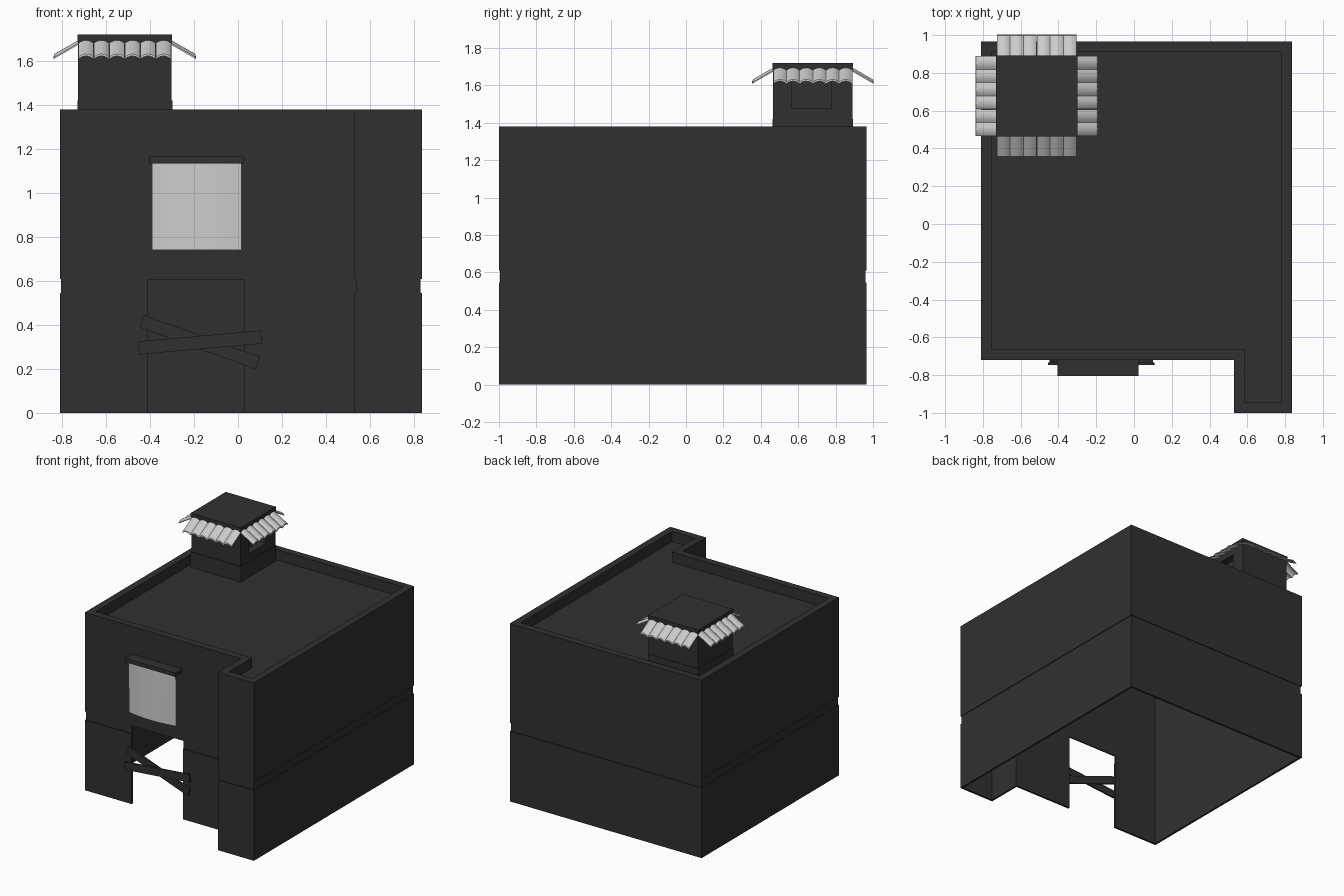
import bpy, bmesh, math
from mathutils import Matrix, Vector

if "Cube" in bpy.data.objects:
    bpy.data.objects.remove(bpy.data.objects["Cube"])

dark = bpy.data.materials.new("dark")
dark.diffuse_color = (0.03, 0.03, 0.03, 1)
dark.use_nodes = True
dark.node_tree.nodes["Principled BSDF"].inputs["Base Color"].default_value = dark.diffuse_color


def finish(name, bm, mat=None):
    bmesh.ops.recalc_face_normals(bm, faces=bm.faces)
    me = bpy.data.meshes.new(name)
    bm.to_mesh(me)
    bm.free()
    ob = bpy.data.objects.new(name, me)
    bpy.context.collection.objects.link(ob)
    if mat:
        me.materials.append(mat)
    return ob


def box(name, lo, hi, mat=dark, angle=0):
    # box by its corners, optionally turned about y around its own centre
    lo, hi = Vector(lo), Vector(hi)
    bm = bmesh.new()
    bmesh.ops.create_cube(bm, size=1, matrix=Matrix.Diagonal((*(hi - lo), 1)))
    ob = finish(name, bm, mat)
    ob.location = (lo + hi) / 2
    ob.rotation_euler.y = -math.radians(angle)
    return ob


def loft(name, rings, mat=None):
    # closed solid through a list of rings with equal point counts
    bm = bmesh.new()
    vs = [[bm.verts.new(p) for p in r] for r in rings]
    n = len(vs[0])
    for a, b in zip(vs, vs[1:]):
        for i in range(n):
            bm.faces.new((a[i], a[(i + 1) % n], b[(i + 1) % n], b[i]))
    bm.faces.new(vs[0])
    bm.faces.new(vs[-1])
    return finish(name, bm, mat)


def cut(ob, lo, hi):
    cutter = box("cutter", lo, hi)
    cutter.hide_render = True
    m = ob.modifiers.new("cut", 'BOOLEAN')
    m.operation, m.solver, m.object = 'DIFFERENCE', 'EXACT', cutter
    bpy.context.view_layer.objects.active = ob
    bpy.ops.object.modifier_apply(modifier=m.name)
    bpy.data.objects.remove(cutter)


# House: hollow L-shaped shell with recessed band, parapet and sunken roof
def plan(d, z):
    return [(-0.81 + d, -0.72 + d, z), (0.53 + d, -0.72 + d, z), (0.53 + d, -1 + d, z),
            (0.837 - d, -1 + d, z), (0.837 - d, 0.965 - d, z), (-0.81 + d, 0.965 - d, z)]


profile = [(0.016, 1.285), (0.016, 0), (0, 0), (0, 0.545), (0.006, 0.545), (0.006, 0.61),
           (0, 0.61), (0, 1.38), (0.055, 1.38), (0.055, 1.30)]
house = loft("house_walls", [plan(d, z) for d, z in profile], dark)
cut(house, (-0.41, -0.85, -0.1), (0.03, -0.6, 0.606))

# Planks crossed over the doorway
box("door_plank_falling", (-0.454, -0.733, 0.292), (0.106, -0.719, 0.352), angle=-19.8)
box("door_plank_rising", (-0.453, -0.746, 0.29), (0.107, -0.733, 0.35), angle=5.1)

# Window hood and bowed cloth
box("window_hood", (-0.405, -0.805, 1.135), (0.025, -0.715, 1.165))
top, bottom = [], []
for side, off in ((1, 0), (-1, 0.006)):
    for i in range(9):
        t = side * (i / 4 - 1)
        y = -0.78 - 0.022 * (1 - t * t) + off
        bottom.append((-0.1875 + 0.2025 * t, y, 0.74))
        top.append((-0.1875 + 0.2025 * t, -0.785 + off, 1.136))
cloth = loft("window_cloth", [bottom, top])

# Chimney tower with a side opening
cx, cy = -0.515, 0.678


def square(r, z):
    return [(cx - r, cy - r, z), (cx + r, cy - r, z), (cx + r, cy + r, z), (cx - r, cy + r, z)]


tower = loft("chimney", [square(r, z) for r, z in
             ((0.216, 1.295), (0.216, 1.42), (0.212, 1.42), (0.212, 1.695),
              (0.215, 1.695), (0.215, 1.72))], dark)
cut(tower, (-0.36, 0.567, 1.48), (-0.2, 0.778, 1.63))


# Barrel tiles, six sloping out from each side of the chimney
def tile_ring(u, v, z):
    w, seg = 0.035, 6
    outer = [(u + w * s, v, z - 0.014 * s * s) for s in (2 * i / seg - 1 for i in range(seg + 1))]
    return outer + [(x, y - 0.003, zz - 0.009) for x, y, zz in reversed(outer)]


names = ("front", "right", "back", "left")
for k, side in enumerate(names):
    for i in range(6):
        u = (i - 2.5) * 0.0705
        tile = loft(f"roof_tile_{side}_{i + 1}",
                    [tile_ring(u, -0.208, 1.697), tile_ring(u, -0.321, 1.632)])
        tile.location = (cx, cy, 0)
        tile.rotation_euler.z = k * math.pi / 2

# Smooth the curved parts only
bpy.ops.object.select_all(action='DESELECT')
for ob in bpy.context.collection.objects:
    if "tile" in ob.name or "cloth" in ob.name:
        ob.select_set(True)
        bpy.context.view_layer.objects.active = ob
bpy.ops.object.shade_smooth_by_angle(angle=math.radians(35))
